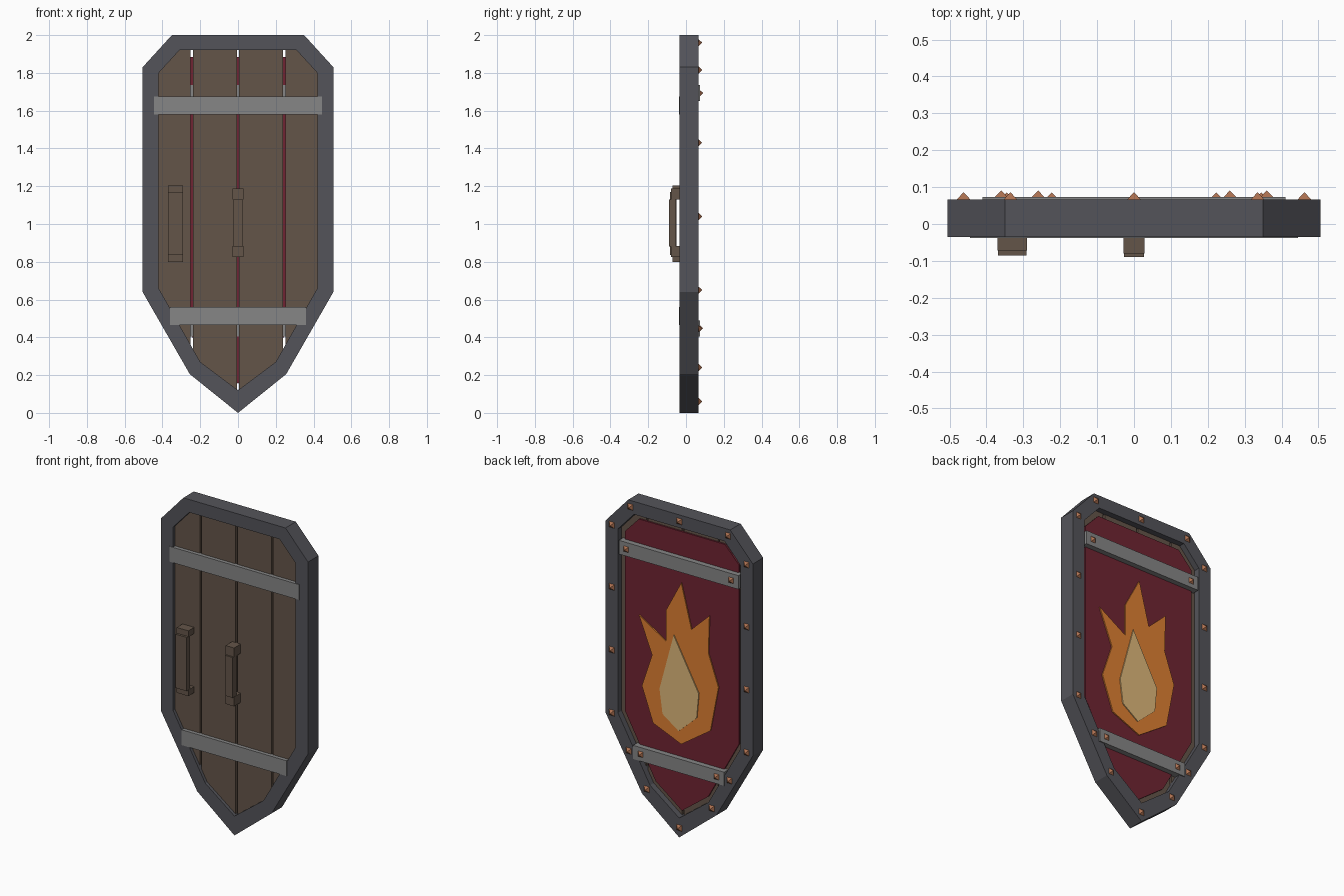
import bpy
import bmesh
from mathutils import Vector

cube = bpy.data.objects.get("Cube")
if cube:
    bpy.data.objects.remove(cube, do_unlink=True)


def material(name, rgb):
    """Flat material from 0-255 display colour, stored as linear."""
    lin = [((c / 255 + 0.055) / 1.055) ** 2.4 for c in rgb]
    m = bpy.data.materials.new(name)
    m.use_nodes = True
    m.diffuse_color = (*lin, 1)
    m.node_tree.nodes["Principled BSDF"].inputs["Base Color"].default_value = (*lin, 1)
    return m


IRON = material("dark iron", (84, 84, 90))
STEEL = material("grey steel", (134, 134, 134))
WOOD = material("brown wood", (100, 85, 73))
RED = material("deep red", (112, 36, 50))
ORANGE = material("flame orange", (222, 128, 50))
CREAM = material("flame cream", (222, 184, 122))
COPPER = material("copper", (172, 112, 80))


def finish(name, bm, mat):
    bmesh.ops.recalc_face_normals(bm, faces=bm.faces)
    mesh = bpy.data.meshes.new(name)
    bm.to_mesh(mesh)
    bm.free()
    mesh.materials.append(mat)
    ob = bpy.data.objects.new(name, mesh)
    bpy.context.collection.objects.link(ob)
    return ob


def mirrored(half):
    """Closed outline from its +x half, listed from top to bottom."""
    return half + [(-x, z) for x, z in reversed(half) if x > 0]


def prism_mesh(points, y0, y1):
    """Outline in x and z, extruded from y0 to y1."""
    bm = bmesh.new()
    face = bm.faces.new([bm.verts.new((x, y0, z)) for x, z in points])
    new = bmesh.ops.extrude_face_region(bm, geom=[face])["geom"]
    for v in new:
        if isinstance(v, bmesh.types.BMVert):
            v.co.y = y1
    return bm


def prism(name, points, y0, y1, mat):
    return finish(name, prism_mesh(points, y0, y1), mat)


def box(name, x0, x1, z0, z1, y0, y1, mat):
    return prism(name, [(x0, z0), (x1, z0), (x1, z1), (x0, z1)], y0, y1, mat)


outer = mirrored([(0.35, 2), (0.505, 1.83), (0.505, 0.64), (0.255, 0.205), (0, 0)])
inner = mirrored([(0.31, 1.92), (0.42, 1.8), (0.42, 0.66), (0.2, 0.27), (0, 0.12)])
cloth = mirrored([(0.295, 1.885), (0.39, 1.785), (0.39, 0.67), (0.18, 0.29), (0, 0.155)])
FRONT, BACK = -0.035, 0.067

# Iron rim: a ring of quads between the two outlines
bm = bmesh.new()
loops = [[bm.verts.new((x, y, z)) for x, z in pts]
         for pts, y in ((outer, FRONT), (outer, BACK), (inner, BACK), (inner, FRONT))]
n = len(outer)
for a in range(4):
    p, q = loops[a], loops[(a + 1) % 4]
    for i in range(n):
        j = (i + 1) % n
        bm.faces.new((p[i], p[j], q[j], q[i]))
finish("rim", bm, IRON)

# Four planks, cut from the inner outline with narrow gaps
cuts = [-0.43, -0.245, 0, 0.245, 0.43]
for i in range(4):
    bm = prism_mesh(inner, -0.015, 0.03)
    for x, side in ((cuts[i] + 0.006, -1), (cuts[i + 1] - 0.006, 1)):
        geom = bm.verts[:] + bm.edges[:] + bm.faces[:]
        bmesh.ops.bisect_plane(bm, geom=geom, plane_co=Vector((x, 0, 0)),
                               plane_no=Vector((side, 0, 0)), clear_outer=True)
        rim_edges = [e for e in bm.edges if e.is_boundary]
        if rim_edges:
            bmesh.ops.holes_fill(bm, edges=rim_edges)
    finish(f"plank_{i + 1}", bm, WOOD)

# Painted back panel with its flame
prism("back_panel", cloth, 0.028, 0.04, RED)
flame = [(0, 1.57), (-0.07, 1.3), (-0.193, 1.417), (-0.186, 1.184), (-0.255, 0.99),
         (-0.2, 0.706), (0, 0.57), (0.193, 0.65), (0.27, 0.862), (0.2, 1.07),
         (0.29, 1.294), (0.103, 1.18), (0.103, 1.376)]
core = [(0.048, 1.235), (-0.124, 0.918), (-0.11, 0.764), (0.014, 0.65),
        (0.124, 0.727), (0.145, 0.878)]
prism("flame", flame, 0.039, 0.047, ORANGE)
prism("flame_core", core, 0.046, 0.053, CREAM)

# Steel cross bars on both sides
for place, half, low in (("upper", 0.445, 1.58), ("lower", 0.36, 0.465)):
    box(f"{place}_front_bar", -half, half, low, low + 0.095, -0.038, -0.01, STEEL)
for place, half, low in (("upper", 0.41, 1.65), ("lower", 0.312, 0.405)):
    box(f"{place}_back_bar", -half, half, low, low + 0.085, 0.025, 0.073, STEEL)


# Handles: two end blocks and a grip standing slightly proud
def handle(name, x, half, low, high, end, block_y, grip_y):
    for label, z in (("bottom", low), ("top", high - end)):
        box(f"{name}_{label}_block", x - half, x + half, z, z + end, block_y, -0.01, WOOD)
    w = half - 0.002
    box(f"{name}_grip", x - w, x + w, low + end - 0.002, high - end + 0.002,
        grip_y, grip_y + 0.035, WOOD)


handle("side_handle", -0.33, 0.04, 0.8, 1.205, 0.038, -0.072, -0.086)
handle("middle_handle", 0, 0.029, 0.825, 1.187, 0.058, -0.08, -0.09)


# Copper studs: square pyramids on the back
def stud(name, x, z, y):
    r = 0.018
    bm = bmesh.new()
    base = [bm.verts.new((x + a * r, y, z + b * r))
            for a, b in ((-1, -1), (1, -1), (1, 1), (-1, 1))]
    tip = bm.verts.new((x, y + 0.019, z))
    bm.faces.new(base)
    for i in range(4):
        bm.faces.new((base[i], base[(i + 1) % 4], tip))
    finish(name, bm, COPPER)


for i, (x, z) in enumerate(mirrored([(0.335, 1.96), (0.462, 1.815), (0.462, 1.43), (0.462, 1.04),
                                     (0.462, 0.65), (0.345, 0.445), (0.223, 0.24), (0, 0.06)])
                           + [(0, 1.96)]):
    stud(f"rim_stud_{i + 1}", x, z, BACK)
for i, (x, z) in enumerate([(0.36, 1.693), (-0.36, 1.693), (0.26, 0.448), (-0.26, 0.448)]):
    stud(f"bar_stud_{i + 1}", x, z, 0.072)
